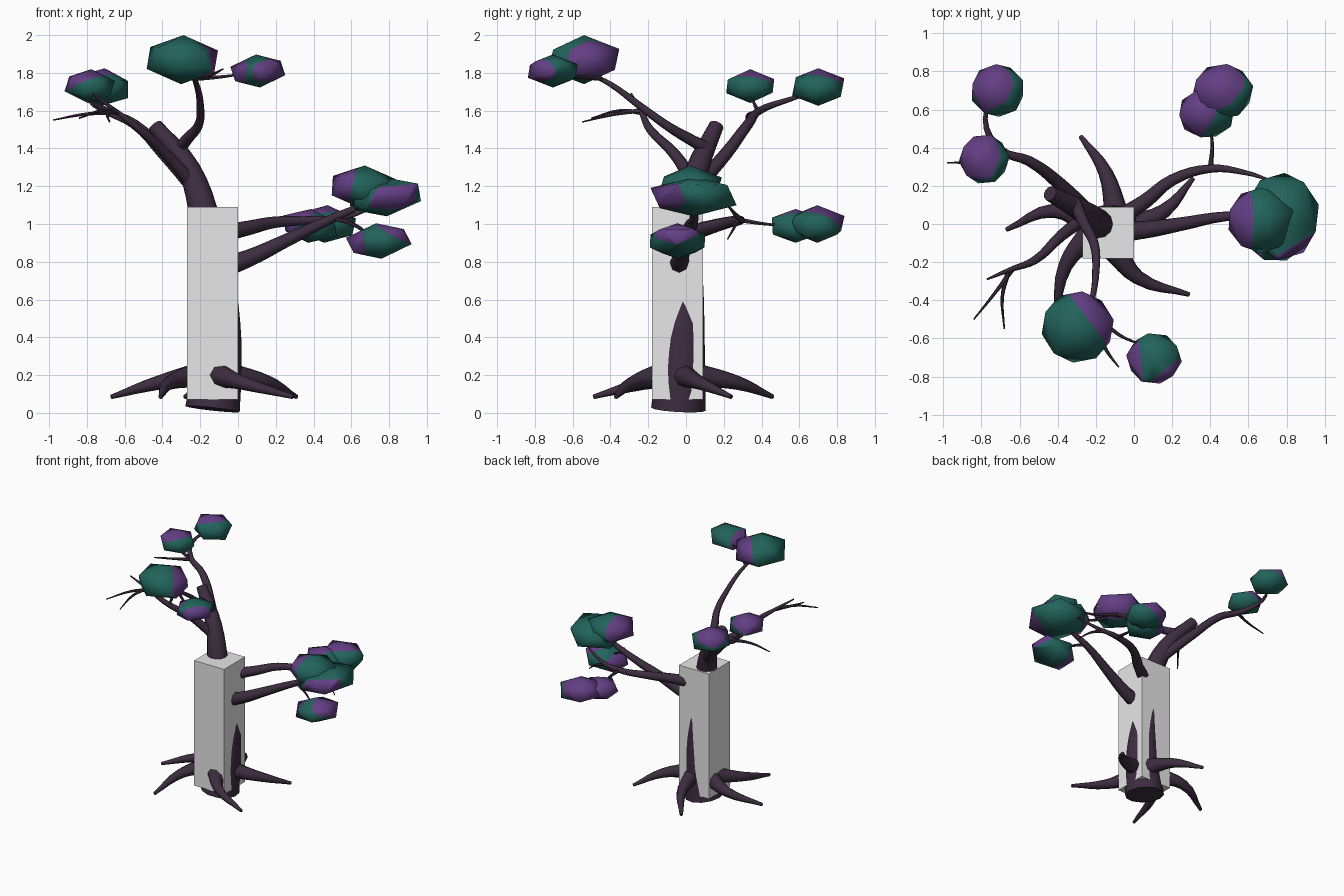
import bpy, bmesh, math
from mathutils import Vector, Matrix

if "Cube" in bpy.data.objects:
    bpy.data.objects.remove(bpy.data.objects["Cube"])


def material(name, rgb):
    m = bpy.data.materials.new(name)
    m.use_nodes = True
    m.diffuse_color = (*rgb, 1)
    m.node_tree.nodes["Principled BSDF"].inputs["Base Color"].default_value = (*rgb, 1)
    return m


BARK = material("dark_bark", (0.047, 0.026, 0.051))
TEAL = material("teal_leaf", (0.016, 0.125, 0.105))
PURPLE = material("purple_leaf", (0.125, 0.049, 0.23))
GREY = material("pale_grey", (0.8, 0.8, 0.8))


def add_object(name, mesh, *mats):
    for m in mats:
        mesh.materials.append(m)
    ob = bpy.data.objects.new(name, mesh)
    bpy.context.scene.collection.objects.link(ob)
    return ob


def limb(name, path, radii, sides=2):
    """Tapered round tube along a smooth path."""
    cu = bpy.data.curves.new(name + "_path", "CURVE")
    cu.dimensions = "3D"
    cu.bevel_depth = 1
    cu.bevel_resolution = sides
    cu.resolution_u = 4
    cu.use_fill_caps = True
    sp = cu.splines.new("BEZIER")
    sp.bezier_points.add(len(path) - 1)
    start, end = radii
    for i, (pt, co) in enumerate(zip(sp.bezier_points, path)):
        pt.co = co
        pt.handle_left_type = pt.handle_right_type = "AUTO"
        pt.radius = start + (end - start) * i / (len(path) - 1)
    helper = bpy.data.objects.new(name + "_path", cu)
    bpy.context.scene.collection.objects.link(helper)
    deps = bpy.context.evaluated_depsgraph_get()
    mesh = bpy.data.meshes.new_from_object(helper.evaluated_get(deps))
    bpy.data.objects.remove(helper)
    mesh.name = name
    mesh.materials.clear()
    mesh.shade_smooth()
    mesh.set_sharp_from_angle(angle=math.radians(50))
    return add_object(name, mesh, BARK)


def leaf_clump(name, centre, size, patches, turn=0, tilt=0.1):
    """Squashed icosahedron, cut along planes so each patch can be purple."""
    bm = bmesh.new()
    bmesh.ops.create_icosphere(bm, subdivisions=1, radius=1)
    bmesh.ops.rotate(bm, verts=bm.verts, matrix=Matrix.Rotation(turn, 3, "Z"))
    rules = [(Vector(d).normalized(), off) for d, off in patches]
    for d, off in rules:
        bmesh.ops.bisect_plane(bm, geom=bm.verts[:] + bm.edges[:] + bm.faces[:],
                               plane_co=d * off, plane_no=d)
    for f in bm.faces:
        c = f.calc_center_median()
        f.material_index = int(any(c.dot(d) > off for d, off in rules))
        f.smooth = True
    bmesh.ops.scale(bm, verts=bm.verts, vec=size)
    bmesh.ops.rotate(bm, verts=bm.verts, matrix=Matrix.Rotation(tilt, 3, "Y"))
    bmesh.ops.translate(bm, verts=bm.verts, vec=centre)
    mesh = bpy.data.meshes.new(name)
    bm.to_mesh(mesh)
    bm.free()
    return add_object(name, mesh, TEAL, PURPLE)


# Square post around the trunk
bm = bmesh.new()
bmesh.ops.create_cube(bm, size=1)
bmesh.ops.scale(bm, verts=bm.verts, vec=(0.27, 0.27, 1.02))
bmesh.ops.translate(bm, verts=bm.verts, vec=(-0.135, -0.045, 0.58))
post = bpy.data.meshes.new("square_post")
bm.to_mesh(post)
bm.free()
add_object("square_post", post, GREY)

# Trunk
limb("trunk", [(-0.135, -0.04, 0.02), (-0.104, -0.024, 0.3), (-0.112, -0.01, 0.65),
               (-0.17, -0.01, 1.0), (-0.26, 0.06, 1.29), (-0.44, 0.16, 1.52)],
     (0.145, 0.04), 4)

# Roots: start, middle, tip
roots = [((-0.09, 0.05), (-0.15, 0.27), (-0.28, 0.46)),
         ((-0.04, -0.02), (0.16, 0.07), (0.31, 0.24)),
         ((-0.1, -0.14), (0.02, -0.28), (0.29, -0.37)),
         ((-0.23, -0.05), (-0.36, -0.22), (-0.41, -0.49)),
         ((-0.22, 0.0), (-0.42, 0.07), (-0.67, -0.03))]
for i, (a, b, c) in enumerate(roots):
    limb(f"root_{i + 1}", [(*a, 0.2), (*b, 0.16), (*c, 0.085)], (0.063, 0.012))

# Branches
limb("front_branch", [(-0.31, 0.11, 1.4), (-0.26, 0.0, 1.46), (-0.21, -0.1, 1.52),
                      (-0.2, -0.25, 1.63), (-0.22, -0.4, 1.74), (-0.25, -0.52, 1.8)], (0.034, 0.01))
limb("left_branch", [(-0.23, 0.05, 1.2), (-0.38, -0.06, 1.37), (-0.52, -0.19, 1.5),
                     (-0.65, -0.24, 1.6), (-0.77, -0.29, 1.69)], (0.038, 0.005))
limb("back_left_branch", [(-0.22, 0.04, 1.18), (-0.39, 0.21, 1.37), (-0.55, 0.33, 1.53),
                          (-0.7, 0.39, 1.6), (-0.78, 0.55, 1.66), (-0.73, 0.68, 1.7)], (0.042, 0.006))
limb("upper_right_branch", [(-0.08, 0.03, 0.95), (0.06, 0.12, 0.98), (0.2, 0.23, 1.01),
                            (0.4, 0.29, 1.02), (0.58, 0.27, 1.04), (0.74, 0.22, 1.1)], (0.047, 0.005))
limb("lower_right_branch", [(-0.08, -0.04, 0.77), (0.06, -0.03, 0.82), (0.25, 0.0, 0.91),
                            (0.48, 0.04, 1.02), (0.66, 0.04, 1.1)], (0.056, 0.015))

# Twigs
twigs = [[(-0.22, -0.45, 1.77), (-0.08, -0.58, 1.78), (0.06, -0.64, 1.8)],
         [(-0.2, -0.55, 1.78), (-0.14, -0.67, 1.79), (-0.08, -0.75, 1.82)],
         [(-0.64, -0.24, 1.59), (-0.72, -0.35, 1.6), (-0.84, -0.5, 1.56)],
         [(-0.66, -0.25, 1.6), (-0.69, -0.38, 1.58), (-0.68, -0.55, 1.54)],
         [(-0.68, 0.38, 1.59), (-0.82, 0.33, 1.58), (-0.98, 0.32, 1.55)],
         [(-0.7, 0.38, 1.6), (-0.76, 0.36, 1.64), (-0.78, 0.34, 1.7)],
         [(0.4, 0.29, 1.02), (0.41, 0.42, 1.0), (0.39, 0.56, 0.99)],
         [(0.52, 0.28, 1.03), (0.63, 0.26, 0.99), (0.72, 0.22, 0.92)],
         [(0.5, 0.04, 1.03), (0.6, 0.0, 1.0), (0.71, -0.04, 0.93)]]
for i, path in enumerate(twigs):
    limb(f"twig_{i + 1}", path, (0.014, 0.004), 1)

# Leaf clumps: centre, size, purple patches as (direction, offset), turn, tilt
leaf_clump("front_large_leaves", (-0.295, -0.54, 1.87), (0.212, 0.21, 0.13),
           [((0.8, 0.6, 0), 0.3)], 0.2, 0.05)
leaf_clump("front_small_leaves", (0.105, -0.705, 1.81), (0.16, 0.15, 0.088),
           [((-1, -0.1, 0.1), 0.45), ((0.6, -0.7, -0.1), 0.5)], 0.5, -0.12)
leaf_clump("left_near_leaves", (-0.785, 0.34, 1.73), (0.146, 0.145, 0.09),
           [((-0.6, 0.2, 0.7), 0.15)], 0.1)
leaf_clump("left_far_leaves", (-0.715, 0.7, 1.725), (0.158, 0.155, 0.1),
           [((-0.5, 0.3, 0.8), 0.35)], 0.4)
leaf_clump("right_upper_leaves", (0.665, 0.02, 1.195), (0.195, 0.19, 0.115),
           [((-1, 0, 0.1), 0.3)], 0.3, 0.05)
leaf_clump("right_outer_leaves", (0.775, 0.04, 1.145), (0.22, 0.255, 0.105),
           [((0.4, -0.8, -0.2), 0.55)], 0.9, -0.12)
leaf_clump("right_lower_leaves", (0.745, -0.045, 0.91), (0.19, 0.17, 0.095),
           [((-1, 0, 0), 0.4), ((0.8, -0.1, 0.5), 0.5)], 0.6, -0.15)
leaf_clump("back_far_leaves", (0.465, 0.695, 1.0), (0.178, 0.162, 0.1),
           [((-0.6, 0.5, 0.6), 0.1)], 0.2)
leaf_clump("back_near_leaves", (0.38, 0.58, 0.99), (0.165, 0.145, 0.09),
           [((-0.8, 0.2, 0.4), 0.15)], 0.7)
